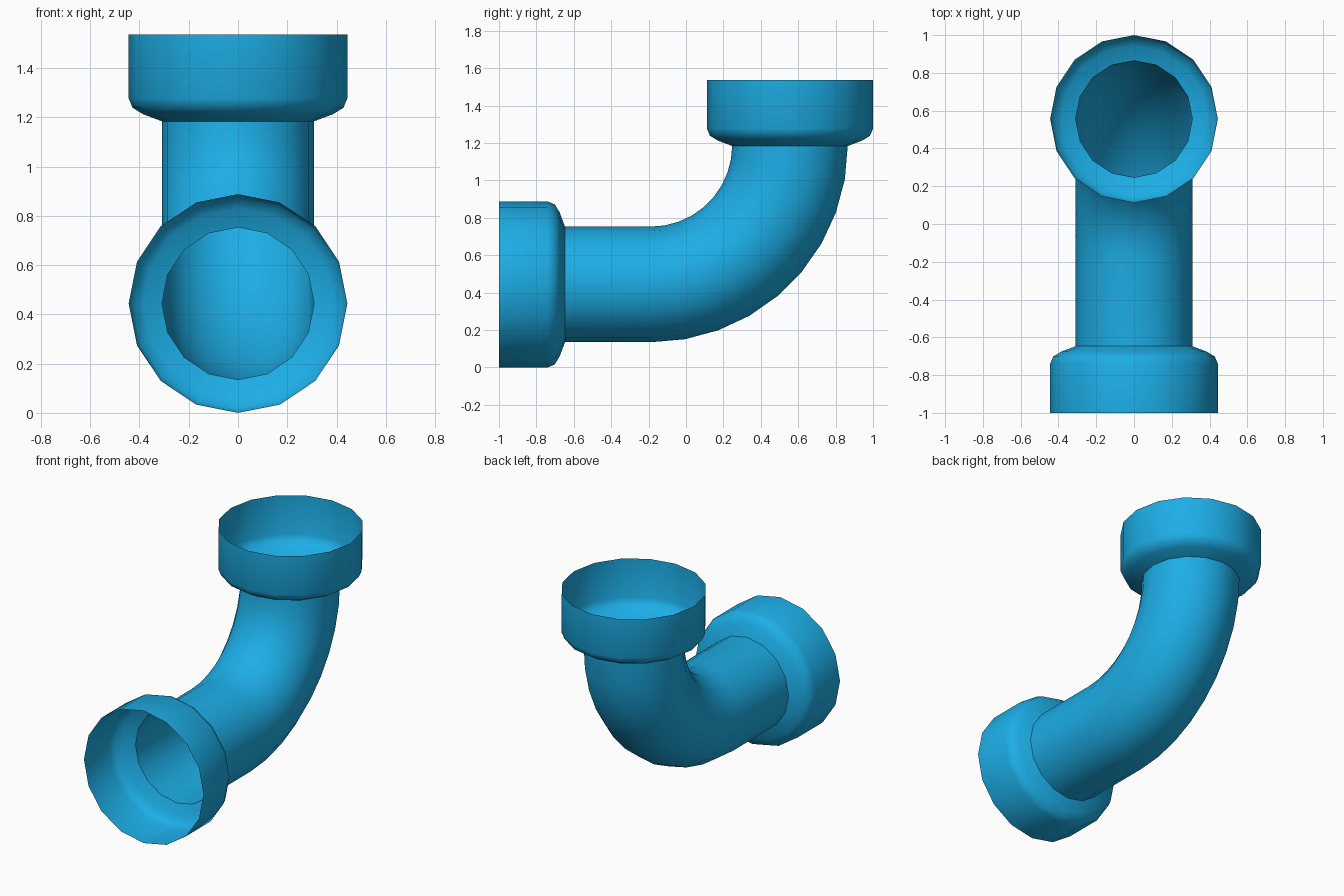
import bpy, bmesh, math
from mathutils import Vector

if "Cube" in bpy.data.objects:
    bpy.data.objects.remove(bpy.data.objects["Cube"])

SIDES = 16
PIPE_R, SOCKET_R = 0.309, 0.444
BEND_Y, BEND_Z, BEND_R = -0.188, 1.188, 0.744   # centre and radius of the elbow

blue = bpy.data.materials.new("blue_plastic")
blue.diffuse_color = (0.012, 0.42, 0.79, 1)
blue.use_nodes = True
blue.node_tree.nodes["Principled BSDF"].inputs["Base Color"].default_value = blue.diffuse_color


def loft(name, rings):
    """Open skin through rings of (y, z, tilt, radius); tilt 0 = along +y, 90 deg = along +z."""
    bm = bmesh.new()
    loops = []
    for y, z, tilt, r in rings:
        up = Vector((0, -math.sin(tilt), math.cos(tilt)))
        side = Vector((1, 0, 0))
        loops.append([bm.verts.new(Vector((0, y, z)) + r * (side * math.cos(a) + up * math.sin(a)))
                      for a in (2 * math.pi * i / SIDES for i in range(SIDES))])
    for a, b in zip(loops, loops[1:]):
        for i in range(SIDES):
            j = (i + 1) % SIDES
            bm.faces.new((a[i], b[i], b[j], a[j]))
    # face the skin outward
    bm.normal_update()
    f = bm.faces[:][0]
    y, z = rings[0][:2]
    if f.normal.dot(f.calc_center_median() - Vector((0, y, z))) < 0:
        bmesh.ops.reverse_faces(bm, faces=bm.faces[:])
    mesh = bpy.data.meshes.new(name)
    bm.to_mesh(mesh)
    bm.free()
    mesh.materials.append(blue)
    ob = bpy.data.objects.new(name, mesh)
    bpy.context.collection.objects.link(ob)
    bpy.ops.object.select_all(action='DESELECT')
    ob.select_set(True)
    bpy.context.view_layer.objects.active = ob
    bpy.ops.object.shade_smooth_by_angle(angle=math.radians(42))
    return ob


# curved pipe: short straight run, then a quarter bend upward
bend = [math.radians(10 * i) for i in range(10)]
pipe = [(-0.647, BEND_Z - BEND_R, 0, PIPE_R)]
pipe += [(BEND_Y + BEND_R * math.sin(t), BEND_Z - BEND_R * math.cos(t), t, PIPE_R) for t in bend]
loft("elbow_pipe", pipe)

# socket profile: distance from the open rim, radius
profile = [(0, SOCKET_R), (0.26, SOCKET_R), (0.298, 0.428), (0.324, 0.386), (0.353, PIPE_R)]
loft("front_socket", [(-1 + d, BEND_Z - BEND_R, 0, r) for d, r in profile])
loft("top_socket", [(BEND_Y + BEND_R, 1.537 - d, math.pi / 2, r) for d, r in profile])
